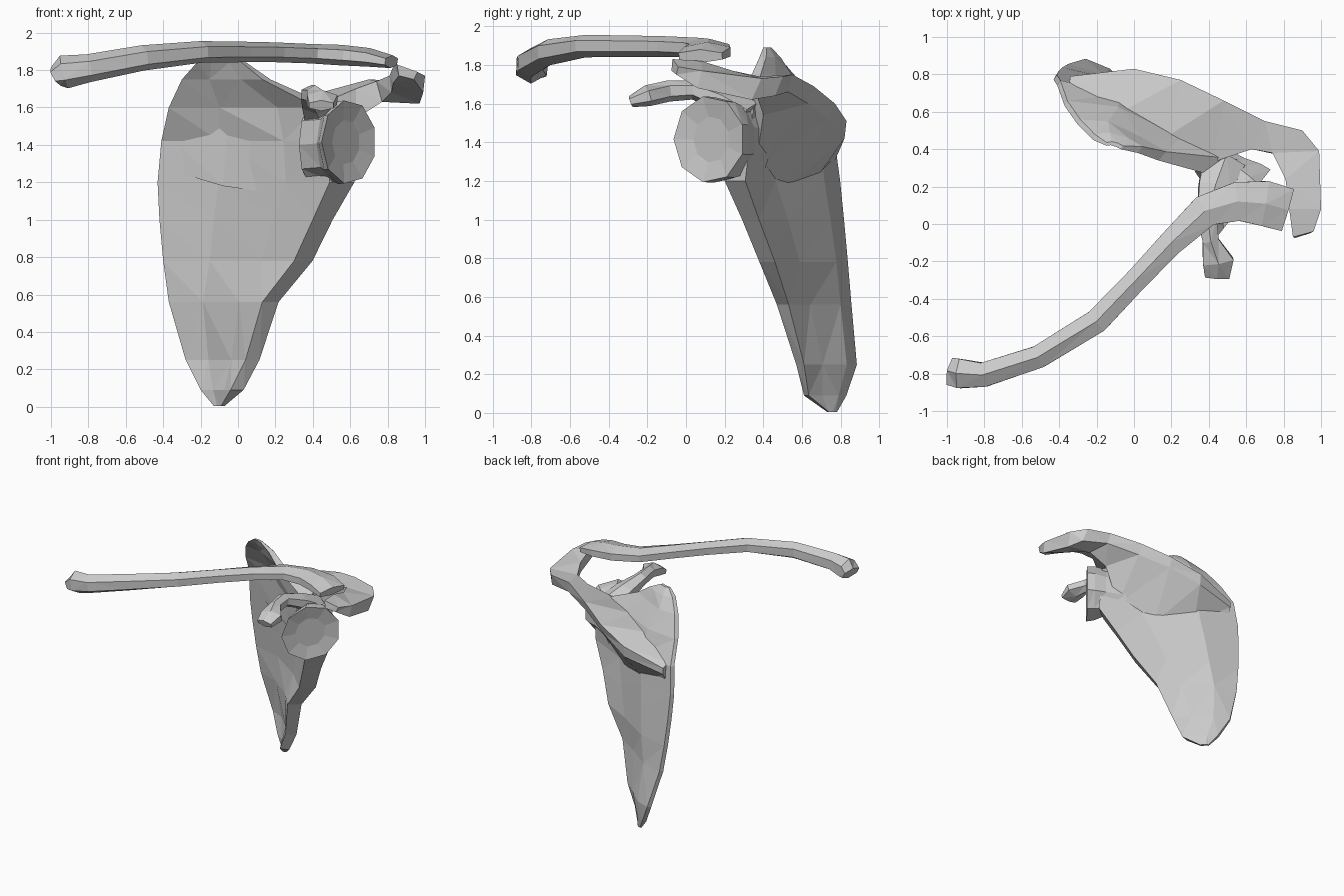
import bpy, bmesh
from math import sin, cos, pi
from mathutils import Vector


def loft(name, rings):
    """Skin a list of equal-length point rings and cap both ends, flat shaded."""
    bm = bmesh.new()
    vs = [[bm.verts.new(p) for p in r] for r in rings]
    n = len(vs[0])
    for a, b in zip(vs, vs[1:]):
        for i in range(n):
            j = (i + 1) % n
            bm.faces.new((a[i], a[j], b[j], b[i]))
    bm.faces.new(vs[0][::-1])
    bm.faces.new(vs[-1])
    bmesh.ops.remove_doubles(bm, verts=bm.verts, dist=0.0005)
    bmesh.ops.triangulate(bm, faces=bm.faces)
    bmesh.ops.recalc_face_normals(bm, faces=bm.faces)
    me = bpy.data.meshes.new(name)
    bm.to_mesh(me)
    bm.free()
    ob = bpy.data.objects.new(name, me)
    bpy.context.collection.objects.link(ob)
    return ob


def tube(name, path, sides):
    """Loft along x, y, z, half width, half height stations."""
    pts = [Vector(p[:3]) for p in path]
    rings = []
    for i, p in enumerate(path):
        t = (pts[min(i + 1, len(pts) - 1)] - pts[max(i - 1, 0)]).normalized()
        side = t.cross(Vector((0, 0, 1))).normalized()
        up = side.cross(t)
        rings.append([pts[i] + side * p[3] * cos(a) + up * p[4] * sin(a)
                      for a in (2 * pi * (k + 0.5) / sides for k in range(sides))])
    return loft(name, rings)


# Collar bone: S-curved shaft with flared ends
tube("clavicle", [
    (-0.975, -0.79, 1.765, 0.085, 0.055),
    (-0.93, -0.80, 1.79, 0.09, 0.09),
    (-0.80, -0.805, 1.81, 0.075, 0.075),
    (-0.51, -0.71, 1.865, 0.07, 0.068),
    (-0.20, -0.52, 1.897, 0.075, 0.058),
    (0.02, -0.29, 1.897, 0.07, 0.055),
    (0.20, -0.10, 1.895, 0.078, 0.053),
    (0.38, 0.07, 1.888, 0.10, 0.052),
    (0.55, 0.12, 1.88, 0.12, 0.055),
    (0.70, 0.11, 1.868, 0.14, 0.05),
    (0.82, 0.075, 1.845, 0.135, 0.035)], 6)

# Shoulder blade: z, medial x, y, lateral x, y, lateral thickness
levels = [
    (0.005, -0.13, 0.77, -0.09, 0.73, 0.02),
    (0.09, -0.20, 0.81, -0.04, 0.61, 0.07),
    (0.25, -0.28, 0.86, 0.04, 0.57, 0.08),
    (0.56, -0.37, 0.83, 0.13, 0.47, 0.10),
    (0.78, -0.40, 0.81, 0.30, 0.38, 0.12),
    (1.00, -0.42, 0.79, 0.40, 0.29, 0.13),
    (1.20, -0.43, 0.77, 0.49, 0.20, 0.16),
    (1.42, -0.41, 0.74, 0.47, 0.21, 0.18),
    (1.60, -0.37, 0.63, 0.42, 0.26, 0.12),
    (1.75, -0.30, 0.53, 0.13, 0.34, 0.06),
    (1.84, -0.22, 0.45, 0.02, 0.38, 0.04),
    (1.89, -0.15, 0.42, -0.07, 0.40, 0.02)]
rings = []
for z, mx, my, lx, ly, t in levels:
    m, l = Vector((mx, my, z)), Vector((lx, ly, z))
    d = l - m
    back = Vector((-d.y, d.x, 0)).normalized()
    bow = 0.09 * d.length
    th = min(0.04, t)
    out = d.normalized() * t * 0.35
    rings.append([m, m + d * 0.3 + back * bow, m + d * 0.7 + back * bow * 0.8, l,
                  l + back * t + out, m + d * 0.72 + back * (bow * 0.8 + th * 1.1),
                  m + d * 0.3 + back * (bow + th), m + back * th * 0.8])
loft("scapula_blade", rings)

# Broad-based ridge across the back that sweeps out and forward into the acromion:
# each ring is crest top, crest bottom, inner bottom, inner top
ridge = [
    (-0.34, 0.79, 1.40, -0.34, 0.79, 1.35, -0.35, 0.75, 1.26, -0.35, 0.73, 1.43),
    (0.00, 0.83, 1.51, 0.00, 0.82, 1.42, -0.08, 0.65, 1.18, -0.05, 0.61, 1.56),
    (0.25, 0.77, 1.60, 0.25, 0.74, 1.52, 0.20, 0.49, 1.14, 0.18, 0.47, 1.60),
    (0.48, 0.66, 1.69, 0.48, 0.63, 1.60, 0.47, 0.36, 1.27, 0.42, 0.33, 1.61),
    (0.70, 0.55, 1.75, 0.72, 0.53, 1.66, 0.63, 0.40, 1.54, 0.63, 0.40, 1.70),
    (0.90, 0.50, 1.74, 0.92, 0.46, 1.64, 0.77, 0.37, 1.63, 0.74, 0.38, 1.74),
    (0.99, 0.39, 1.73, 0.97, 0.34, 1.62, 0.82, 0.22, 1.68, 0.81, 0.24, 1.77),
    (1.00, 0.08, 1.77, 0.99, 0.06, 1.68, 0.83, 0.08, 1.73, 0.83, 0.08, 1.82),
    (0.96, -0.04, 1.79, 0.94, -0.05, 1.75, 0.86, -0.075, 1.77, 0.85, -0.07, 1.83)]
loft("spine_and_acromion", [[r[i:i + 3] for i in (0, 3, 6, 9)] for r in ridge])

# Shoulder socket: faceted disc facing outward and forward, tapering into the blade
n = Vector((0.78, -0.62, 0.05)).normalized()
u = Vector((0.62, 0.78, 0))
rings = []
for depth, ru, rz, dz, du in ((-0.01, 0.12, 0.12, 0, 0), (0.01, 0.235, 0.225, 0, 0),
                              (-0.05, 0.205, 0.225, 0, 0.02), (-0.14, 0.14, 0.20, 0, 0.05),
                              (-0.30, 0.10, 0.20, 0.0, 0.06)):
    c = Vector((0.585, 0.125, 1.415 + dz)) + n * depth + u * du
    rings.append([c + u * ru * cos(a) + Vector((0, 0, rz * sin(a)))
                  for a in (2 * pi * (k + 0.5) / 9 for k in range(9))])
loft("glenoid_socket", rings)

# Hooked process pointing forward
tube("coracoid_process", [
    (0.48, 0.33, 1.53, 0.13, 0.09),
    (0.43, 0.19, 1.62, 0.10, 0.06),
    (0.39, 0.04, 1.67, 0.06, 0.05),
    (0.41, -0.09, 1.665, 0.05, 0.055),
    (0.45, -0.20, 1.64, 0.095, 0.055),
    (0.445, -0.285, 1.61, 0.075, 0.03)], 6)
